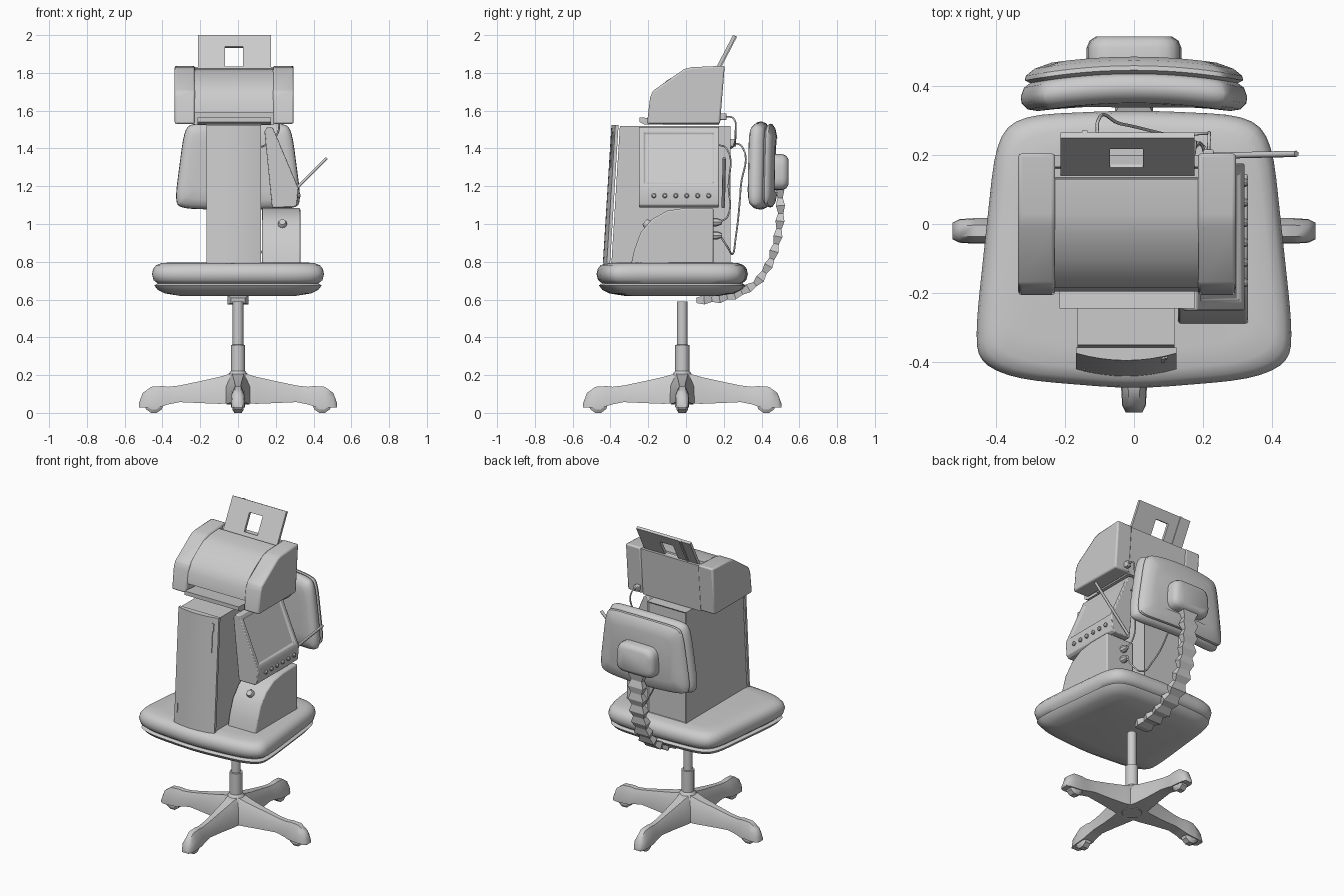
import bpy, bmesh, math
from mathutils import Vector, Matrix

if "Cube" in bpy.data.objects:
    bpy.data.objects.remove(bpy.data.objects["Cube"])

grey = bpy.data.materials.new("light_grey")
grey.diffuse_color = (0.6, 0.6, 0.6, 1)
grey.use_nodes = True
grey.node_tree.nodes["Principled BSDF"].inputs["Base Color"].default_value = grey.diffuse_color


def make(name, verts, faces, angle=35, bevel=0, segs=2, edit=None):
    me = bpy.data.meshes.new(name)
    me.from_pydata([tuple(v) for v in verts], [], faces)
    bm = bmesh.new()
    bm.from_mesh(me)
    bmesh.ops.recalc_face_normals(bm, faces=bm.faces)
    if edit:
        edit(bm)
    bm.to_mesh(me)
    bm.free()
    me.materials.append(grey)
    ob = bpy.data.objects.new(name, me)
    bpy.context.collection.objects.link(ob)
    if bevel:
        m = ob.modifiers.new("bevel", 'BEVEL')
        m.width, m.segments, m.limit_method = bevel, segs, 'ANGLE'
    if angle:
        bpy.ops.object.select_all(action='DESELECT')
        ob.select_set(True)
        bpy.context.view_layer.objects.active = ob
        bpy.ops.object.shade_smooth_by_angle(angle=math.radians(angle))
    return ob


def loft(name, rings, **kw):
    n, k = len(rings[0]), len(rings)
    faces = [(r * n + i, r * n + (i + 1) % n, (r + 1) * n + (i + 1) % n, (r + 1) * n + i)
             for r in range(k - 1) for i in range(n)]
    faces += [tuple(range(n))[::-1], tuple(range((k - 1) * n, k * n))]
    return make(name, [v for r in rings for v in r], faces, **kw)


def prism(name, prof, a, b, axis='x', **kw):
    def put(p, t):
        return (t, p[0], p[1]) if axis == 'x' else (p[0], t, p[1])
    return loft(name, [[put(p, t) for p in prof] for t in (a, b)], **kw)


def box(name, x, y, z, **kw):
    return prism(name, [(y[0], z[0]), (y[1], z[0]), (y[1], z[1]), (y[0], z[1])], *x, **kw)


def lathe(name, prof, n=16, mat=Matrix(), **kw):
    return loft(name, [[mat @ Vector((r * math.cos(i * math.tau / n), r * math.sin(i * math.tau / n), z))
                        for i in range(n)] for r, z in prof], **kw)


def rounded(pts, r, n=5):
    # polygon outline with curved corners
    out = []
    for i, p in enumerate(pts):
        p, a, b = Vector(p), Vector(pts[i - 1]), Vector(pts[(i + 1) % len(pts)])
        s = p + (a - p).normalized() * min(r, (a - p).length * .45)
        e = p + (b - p).normalized() * min(r, (b - p).length * .45)
        for j in range(n + 1):
            t = j / n
            out.append(s * (1 - t) ** 2 + p * 2 * t * (1 - t) + e * t * t)
    return out


def shrink(pts, c, half, d):
    return [(c[0] + (p[0] - c[0]) * (1 - d / half[0]), c[1] + (p[1] - c[1]) * (1 - d / half[1])) for p in pts]


def tube(name, pts, r, smooth=True):
    cu = bpy.data.curves.new(name, 'CURVE')
    cu.dimensions, cu.bevel_depth, cu.bevel_resolution, cu.use_fill_caps = '3D', r, 1, True
    if smooth:
        sp = cu.splines.new('BEZIER')
        sp.bezier_points.add(len(pts) - 1)
        for b, p in zip(sp.bezier_points, pts):
            b.co, b.handle_left_type, b.handle_right_type = p, 'AUTO', 'AUTO'
        sp.resolution_u = 6
    else:
        sp = cu.splines.new('POLY')
        sp.points.add(len(pts) - 1)
        for b, p in zip(sp.points, pts):
            b.co = (*p, 1)
    cu.materials.append(grey)
    ob = bpy.data.objects.new(name, cu)
    bpy.context.collection.objects.link(ob)


# Star base: four arms with hooded casters
BASE = Matrix.Translation((0, -.02, 0))
arm = [(.0, .05, .215, .07), (.05, .05, .205, .068), (.1, .048, .19, .058), (.2, .052, .168, .044),
       (.31, .057, .145, .034), (.37, .045, .138, .034), (.40, .035, .142, .037), (.46, .03, .138, .037),
       (.505, .028, .105, .034), (.525, .028, .05, .024)]
for k in range(4):
    M = BASE @ Matrix.Rotation(k * math.pi / 2, 4, 'Z')
    loft(f"base_arm_{k}", [[M @ Vector((x, y * w, z)) for y, z in
         ((-1, b), (-.95, b + (t - b) * .6), (-.45, t), (.45, t), (.95, b + (t - b) * .6), (1, b))]
         for x, b, t, w in arm], angle=45)
    W = M @ Matrix.Translation((.445, 0, .05)) @ Matrix.Rotation(math.pi / 2, 4, 'X')
    lathe(f"caster_{k}", [(.035, -.03), (.052, -.02), (.052, .02), (.035, .03)], 10, W, angle=20)
lathe("hub_and_post", [(.06, .045), (.075, .15), (.055, .20), (.038, .222), (.038, .36), (.028, .361), (.028, .59)],
      16, BASE)

# Seat cushion and pan
so = rounded([(0, -.478), (.34, -.45), (.45, -.40), (.458, -.30), (.40, .24), (.33, .315), (0, .33),
              (-.33, .315), (-.40, .24), (-.458, -.30), (-.45, -.40), (-.34, -.45)], .11, 4)
sc, sh = (0, -.075), (.455, .40)


def seat(name, levels):
    loft(name, [[(x, y, z) for x, y in shrink(so, sc, sh, d)] for d, z in levels], angle=40)


seat("seat_cushion", [(.03, .685), (.008, .703), (0, .735), (.006, .762), (.022, .782), (.05, .793), (.11, .797)])
seat("seat_pan", [(.16, .618), (.07, .632), (.03, .652), (.012, .675), (.035, .69)])

# Backrest, wrapped slightly forward at the sides
bo = rounded([(0, 1.075), (.30, 1.08), (.335, 1.12), (.285, 1.50), (.24, 1.535), (0, 1.545),
              (-.24, 1.535), (-.285, 1.50), (-.335, 1.12), (-.30, 1.08)], .10, 4)


def back(name, levels):
    loft(name, [[(x, y - .3 * x * x, z) for x, z in shrink(bo, (0, 1.31), (.33, .235), d)] for d, y in levels], angle=40)


back("backrest_cushion", [(.1, .348), (.05, .35), (.02, .36), (.003, .38), (0, .40), (.01, .425), (.028, .435)])
back("backrest_shell", [(.03, .433), (.012, .445), (.015, .458), (.04, .474), (.09, .484)])
ho = rounded([(-.14, 1.18), (.14, 1.18), (.13, 1.37), (-.13, 1.37)], .06, 4)
loft("backrest_bracket", [[(x, y, z) for x, z in shrink(ho, (0, 1.275), (.14, .095), d)]
                          for d, y in ((0, .46), (0, .51), (.008, .53), (.028, .543))], angle=40)

# Bellows strip joining backrest and seat
path = [(.495, 1.22), (.502, 1.05), (.485, .92), (.45, .80), (.38, .69), (.28, .63), (.18, .605), (.055, .595)]
dense, N = [], 22
seg = [math.dist(path[i], path[i + 1]) for i in range(len(path) - 1)]
for i in range(N + 1):
    d, k = sum(seg) * i / N, 0
    while k < len(seg) - 1 and d > seg[k]:
        d -= seg[k]
        k += 1
    dense.append(Vector(path[k]).lerp(Vector(path[k + 1]), min(1, d / seg[k])))
rings = []
for i, p in enumerate(dense):
    t = (dense[min(i + 1, N)] - dense[max(i - 1, 0)]).normalized()
    n = Vector((-t.y, t.x)) * (.024 if i % 2 else .014)
    w = .055 if i % 2 else .038
    rings.append([(s * w, *(p + n * q)) for s, q in ((-1, -1), (1, -1), (1, 1), (-1, 1))])
loft("bellows_strip", rings, angle=0)


# Computer tower with curved raked front
def front_y(x, z):
    return -.44 + .045 * (z - .795) / .725 + .02 * ((x + .0225) / .1425) ** 2


def inset_back(bm):
    f = max(bm.faces, key=lambda f: f.normal.y)
    bmesh.ops.inset_region(bm, faces=[f], thickness=.012, depth=-.008)


prism("tower_case", [(-.395, .79), (.235, .79), (.235, 1.52), (-.35, 1.52)], -.163, .117, edit=inset_back)
xs = [-.168 + .291 * i / 8 for i in range(9)]
loft("tower_front", [[(x, front_y(x, z), z) for x in xs] + [(.123, yb, z), (-.168, yb, z)]
                     for z, yb in ((.79, -.402), (1.525, -.357))], angle=30)


def front_plate(name, x0, x1, z0, z1):
    loft(name, [[(x, front_y(x, z) + o, z) for x, z in ((x0, z0), (x1, z0), (x1, z1), (x0, z1))]
                for o in (.002, -.005)], angle=0)


front_plate("power_slot", .08, .09, 1.30, 1.49)
front_plate("power_button", .078, .097, 1.44, 1.485)
front_plate("drive_light", -.145, -.14, .86, .92)

# Speaker box with arched front and knob
prism("speaker_box", [(-.29, .79), (.145, .79), (.145, 1.085), (-.0, 1.085), (-.10, 1.07), (-.18, 1.025),
                      (-.24, .955), (-.275, .86)], .128, .33, bevel=.008)
lathe("speaker_knob", [(.024, 0), (.024, .012), (.018, .025)], 12,
      Matrix.Translation((.235, -.20, .995)) @ Matrix.Rotation(math.radians(50), 4, 'X'))
for z in (1.01, .94):
    lathe("speaker_plug", [(.022, 0), (.022, .025), (.012, .05)], 8,
          Matrix.Translation((.21, .14, z)) @ Matrix.Rotation(-math.pi / 2, 4, 'X'))


# Small tilted monitor facing right
def inset_screen(bm):
    f = max((f for f in bm.faces if f.normal.x > .3 and f.normal.z > .2), key=lambda f: f.calc_area())
    bmesh.ops.inset_region(bm, faces=[f], thickness=.04, depth=0)
    bmesh.ops.inset_region(bm, faces=[f], thickness=.004, depth=-.01)


prism("monitor", [(.14, 1.49), (.155, 1.515), (.185, 1.51), (.32, 1.19), (.312, 1.10), (.295, 1.088), (.18, 1.088)],
      -.25, .175, 'y', edit=inset_screen, bevel=.006, angle=30)
for i in range(6):
    lathe(f"monitor_knob_{i}", [(.013, 0), (.013, .012), (.008, .018)], 10,
          Matrix.Translation((.312, -.17 + .058 * i, 1.15)) @ Matrix.Rotation(math.pi / 2, 4, 'Y'))

# Aerial rod
tube("aerial", [(.21, .197, 1.09), (.47, .203, 1.35)], .009, False)

# Printer on top: end caps, middle shell, output tray, paper feed
cap = [(-.207, 1.53), (-.19, 1.67), (-.175, 1.705), (-.01, 1.82), (.03, 1.83), (.205, 1.838), (.18, 1.53)]
prism("printer_left_cap", cap, -.335, -.228, bevel=.01)
prism("printer_right_cap", cap, .185, .295, bevel=.01)
prism("printer_middle", [(-.12, 1.525), (-.12, 1.59), (-.195, 1.59), (-.185, 1.66), (-.155, 1.715), (-.10, 1.76),
                         (-.03, 1.803), (.03, 1.82), (.13, 1.826), (.135, 1.78), (.16, 1.78), (.165, 1.83),
                         (.2, 1.832), (.175, 1.525)], -.23, .187, angle=30)
prism("output_tray", [(-.245, 1.54), (-.245, 1.565), (-.10, 1.552), (-.10, 1.527), (-.22, 1.527)], -.215, .175)


def feed(name, x, a, b, th=.016):
    # sloped slab between heights a and b
    y = lambda z: .15 + (z - 1.81) * .52
    prism(name, [(y(a), a), (y(a) + th, a - .008), (y(b) + th, b - .008), (y(b), b)], *x, angle=0)


feed("paper_feed_left", (-.213, -.07), 1.79, 2.0)
feed("paper_feed_right", (.026, .175), 1.79, 2.0)
feed("paper_feed_top", (-.07, .026), 1.94, 2.0)
feed("paper_feed_bottom", (-.07, .026), 1.79, 1.835)
feed("paper_feed_rib", (-.15, -.135), 1.79, 2.0, .022)

# Plugs and cables at the back
box("printer_plug", (.20, .23), (.15, .215), (1.55, 1.585), bevel=.004)
box("tower_plug", (-.12, -.09), (.225, .265), (1.41, 1.45), bevel=.004)
tube("printer_cable", [(.215, .20, 1.567), (.217, .25, 1.56), (.21, .262, 1.48), (.15, .255, 1.42), (.08, .235, 1.40)], .005)
tube("speaker_cable", [(-.105, .25, 1.43), (-.105, .297, 1.41), (-.04, .29, 1.2), (.08, .262, .92),
                       (.15, .245, .84), (.20, .225, .87), (.21, .18, .94)], .005)
tube("signal_cable", [(.17, .17, 1.42), (.175, .215, 1.40), (.18, .225, 1.2), (.20, .22, 1.04), (.21, .18, 1.01)], .005)
